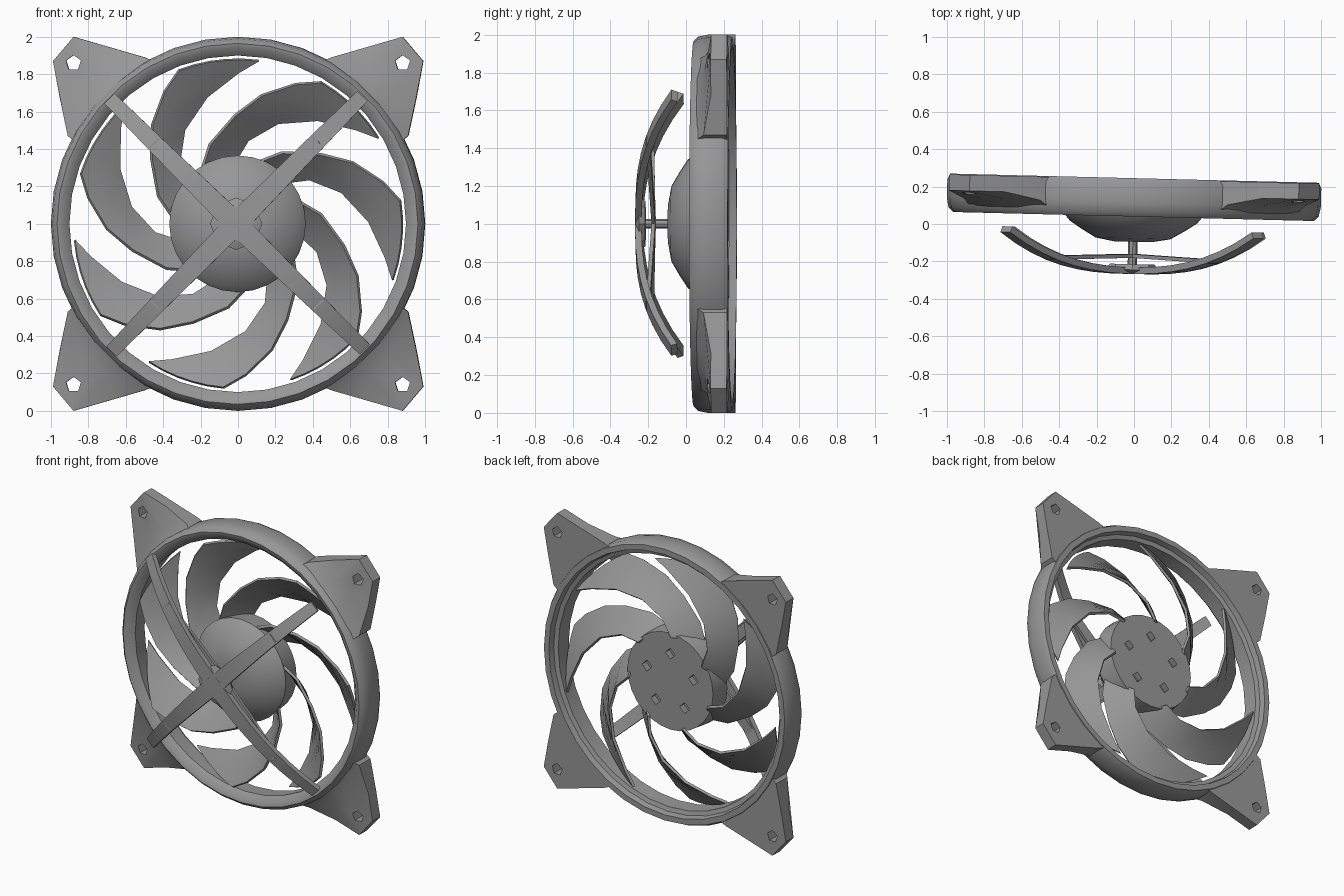
import bpy
import bmesh
from math import sin, cos, radians, pi, tau
from mathutils import Matrix, Vector

cube = bpy.data.objects.get("Cube")
if cube:
    bpy.data.objects.remove(cube)

grey = bpy.data.materials.new("plastic_grey")
grey.use_nodes = True
GREY = (0.31, 0.31, 0.31, 1)
grey.diffuse_color = GREY
grey.node_tree.nodes["Principled BSDF"].inputs["Base Color"].default_value = GREY

# The whole fan leans a little about the vertical axis
PLACE = Matrix.Translation((0, 0.145, 1)) @ Matrix.Rotation(-0.025, 4, "Z")


def activate(obj):
    bpy.ops.object.select_all(action="DESELECT")
    obj.select_set(True)
    bpy.context.view_layer.objects.active = obj


def shade(obj):
    activate(obj)
    bpy.ops.object.shade_smooth_by_angle(angle=radians(35))


def finish(name, bm):
    bmesh.ops.recalc_face_normals(bm, faces=bm.faces)
    bm.transform(PLACE)
    mesh = bpy.data.meshes.new(name)
    bm.to_mesh(mesh)
    bm.free()
    mesh.materials.append(grey)
    obj = bpy.data.objects.new(name, mesh)
    bpy.context.collection.objects.link(obj)
    shade(obj)
    return obj


def add_grid(bm, rows):
    grid = [[bm.verts.new(p) for p in row] for row in rows]
    for a, b in zip(grid, grid[1:]):
        for i in range(len(a) - 1):
            bm.faces.new((a[i], a[i + 1], b[i + 1], b[i]))


def sheet(name, rows, thickness):
    """Thin solid sheet through a grid of points."""
    bm = bmesh.new()
    add_grid(bm, rows)
    obj = finish(name, bm)
    mod = obj.modifiers.new("thickness", "SOLIDIFY")
    mod.thickness = thickness
    mod.offset = 0
    bpy.ops.object.modifier_apply(modifier=mod.name)
    shade(obj)


def lathe(name, profile, segments, closed):
    """Turn a (radius, y) profile around the fan axis."""
    bm = bmesh.new()
    rings = [[bm.verts.new((r * cos(tau * k / segments), y, r * sin(tau * k / segments)))
              for k in range(segments)] for r, y in profile]
    pairs = list(zip(rings, rings[1:]))
    if closed:
        pairs.append((rings[-1], rings[0]))
    else:
        bm.faces.new(rings[0])
        bm.faces.new(rings[-1])
    for a, b in pairs:
        for k in range(segments):
            n = (k + 1) % segments
            bm.faces.new((a[k], a[n], b[n], b[k]))
    return finish(name, bm)


def cut(obj, spots, radius, y, depth, sides):
    """Cut straight prismatic holes along the fan axis."""
    bm = bmesh.new()
    for x, z in spots:
        bmesh.ops.create_cone(
            bm, cap_ends=True, segments=sides, radius1=radius, radius2=radius, depth=depth,
            matrix=Matrix.Translation((x, y, z)) @ Matrix.Rotation(pi / 2, 4, "X"))
    cutter = finish("hole_cutter", bm)
    cutter.hide_render = True
    mod = obj.modifiers.new("holes", "BOOLEAN")
    mod.operation = "DIFFERENCE"
    mod.object = cutter
    activate(obj)
    bpy.ops.object.modifier_apply(modifier=mod.name)
    bpy.data.objects.remove(cutter)
    shade(obj)


# Round frame with lips on both rims
lathe("frame_ring", [(0.965, -0.105), (0.99, -0.08), (1.0, -0.03), (1.0, 0.07),
                     (0.985, 0.1), (0.945, 0.1), (0.935, 0.06), (0.905, 0.05),
                     (0.9, -0.06), (0.94, -0.1)], 36, True)

# Corner mounting tabs: thin at the back, sloping up to the ring; (front y, points)
TAB = [(-0.085, ((0.86, 0.43), (0.75, 0.61), (0.61, 0.75), (0.43, 0.86))),
       (-0.03, ((0.91, 0.47), (0.81, 0.69), (0.69, 0.81), (0.5, 0.89))),
       (0.01, ((0.955, 0.68), (0.99, 0.87), (0.88, 1.0), (0.69, 0.945)))]
for side, sx in (("left", 1), ("right", -1)):
    for level, sz in (("upper", 1), ("lower", -1)):
        bm = bmesh.new()
        add_grid(bm, [[(sx * x, y, sz * z) for x, z in row] for y, row in TAB])
        out = bmesh.ops.extrude_face_region(bm, geom=bm.faces[:])
        for v in out["geom"]:
            if isinstance(v, bmesh.types.BMVert):
                v.co.y = 0.095
        tab = finish(f"{level}_{side}_tab", bm)
        cut(tab, [(sx * 0.88, sz * 0.86)], 0.042, 0, 0.5, 5)

# Hub with domed front and five pockets in the flat back
hub = lathe("hub", [(0.1, -0.24), (0.2, -0.222), (0.28, -0.175), (0.34, -0.135),
                    (0.365, -0.105), (0.35, 0.035)], 28, False)
pockets = [(0.2 * cos(radians(90 + 72 * k)), 0.2 * sin(radians(90 + 72 * k))) for k in range(5)]
cut(hub, pockets, 0.04, 0.04, 0.1, 4)

# Seven swept blades: radius, convex front edge angle, concave back edge angle
SPAN = [(0.33, 76, 42), (0.45, 58, 32), (0.58, 40, 17), (0.7, 28, 1), (0.81, 16, -13), (0.88, 8, -20)]
STEPS = 5
for k in range(7):
    turn = -360 / 7 * k
    rows = []
    for r, lead, trail in SPAN:
        row = []
        for j in range(STEPS + 1):
            t = j / STEPS
            a = radians(turn + lead + (trail - lead) * t)
            row.append((r * cos(a), -0.095 + 0.15 * t, r * sin(a)))
        rows.append(row)
    sheet(f"blade_{k + 1}", rows, 0.018)

# Bowed cross arms in front of the hub, each with a thinner rib behind
LENGTH = 0.95
for k, name in enumerate(("upper_left", "upper_right", "lower_right", "lower_left")):
    a = radians(45.5 + 90 * k)
    along = Vector((cos(a), 0, sin(a)))
    across = Vector((-sin(a), 0, cos(a)))

    def strip(part, stations, thickness):
        rows = [[along * d + across * w * s + Vector((0, y, 0)) for s in (-1, 1)]
                for d, y, w in stations]
        sheet(f"{name}_{part}", rows, thickness)

    strip("arm", [(LENGTH * t, -0.395 + 0.205 * t ** 2.5, 0.06 - 0.022 * t)
                  for t in (i / 8 for i in range(9))], 0.035)
    strip("rib", [(0, -0.315, 0.04), (0.3, -0.325, 0.04), (0.62, -0.335, 0.035)], 0.02)

# Centre boss and pin joining the cross to the hub
lathe("cross_boss", [(0.09, -0.41), (0.14, -0.39), (0.12, -0.36)], 8, False)
lathe("centre_pin", [(0.025, -0.37), (0.025, -0.22)], 8, False)
